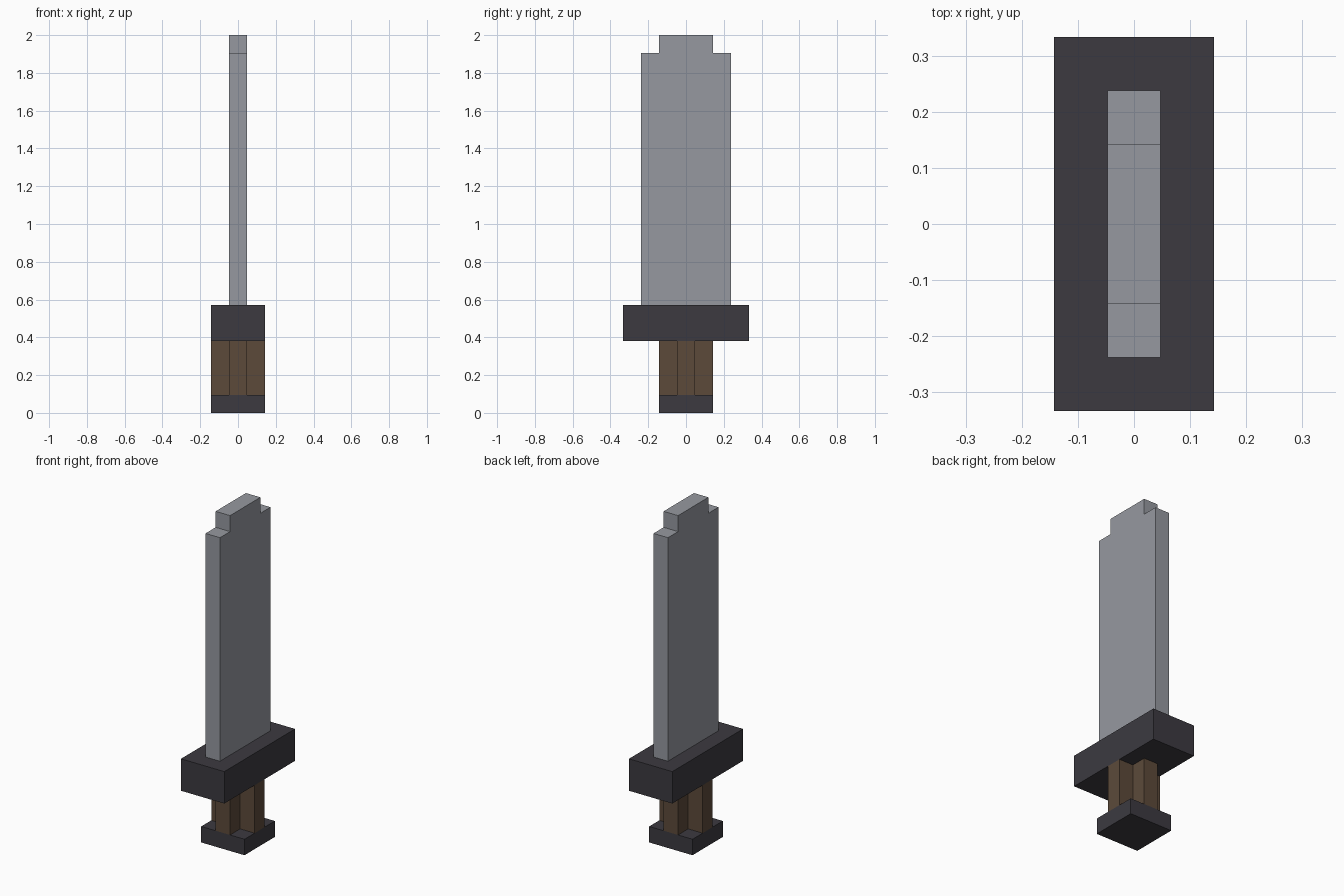
import bpy
import bmesh

cube = bpy.data.objects.get("Cube")
if cube:
    bpy.data.objects.remove(cube, do_unlink=True)

U = 2 / 21  # one block of the grid the sword is built on


def material(name, rgb):
    """Flat material from 0-255 sRGB values."""
    lin = [((c / 255 + 0.055) / 1.055) ** 2.4 for c in rgb]
    mat = bpy.data.materials.new(name)
    mat.use_nodes = True
    mat.diffuse_color = (*lin, 1)
    bsdf = next(n for n in mat.node_tree.nodes if n.type == 'BSDF_PRINCIPLED')
    bsdf.inputs["Base Color"].default_value = (*lin, 1)
    return mat


def prism(name, outline, axis, start, end, mat):
    """Extrude an outline, in blocks, along x (outline is y,z) or z (outline is x,y)."""
    bm = bmesh.new()
    if axis == 'x':
        points = [(start, a, b) for a, b in outline]
        move = (end - start, 0, 0)
    else:
        points = [(a, b, start) for a, b in outline]
        move = (0, 0, end - start)
    face = bm.faces.new([bm.verts.new(p) for p in points])
    new = bmesh.ops.extrude_face_region(bm, geom=[face])["geom"]
    bmesh.ops.translate(bm, vec=move,
                        verts=[v for v in new if isinstance(v, bmesh.types.BMVert)])
    bmesh.ops.scale(bm, vec=(U, U, U), verts=bm.verts)
    bmesh.ops.recalc_face_normals(bm, faces=bm.faces)
    mesh = bpy.data.meshes.new(name)
    bm.to_mesh(mesh)
    bm.free()
    mesh.materials.append(mat)
    obj = bpy.data.objects.new(name, mesh)
    bpy.context.collection.objects.link(obj)
    return obj


def rect(x, y):
    return [(-x, -y), (x, -y), (x, y), (-x, y)]


steel = material("steel grey", (150, 153, 160))
iron = material("dark iron", (60, 58, 64))
wood = material("brown wood", (92, 74, 58))

# Pommel and crossguard: plain blocks
prism("pommel", rect(1.5, 1.5), 'z', 0, 1, iron)
prism("crossguard", rect(1.5, 3.5), 'z', 4, 6, iron)

# Grip: plus-shaped column
a, b = 0.5, 1.5
plus = [(-a, -b), (a, -b), (a, -a), (b, -a), (b, a), (a, a),
        (a, b), (-a, b), (-a, a), (-b, a), (-b, -a), (-a, -a)]
prism("grip", plus, 'z', 1, 4, wood)

# Blade: slab with a stepped tip
half = [(2.5, 6), (2.5, 20), (1.5, 20), (1.5, 21)]
blade = half + [(-y, z) for y, z in reversed(half)]
prism("blade", blade, 'x', -0.5, 0.5, steel)
